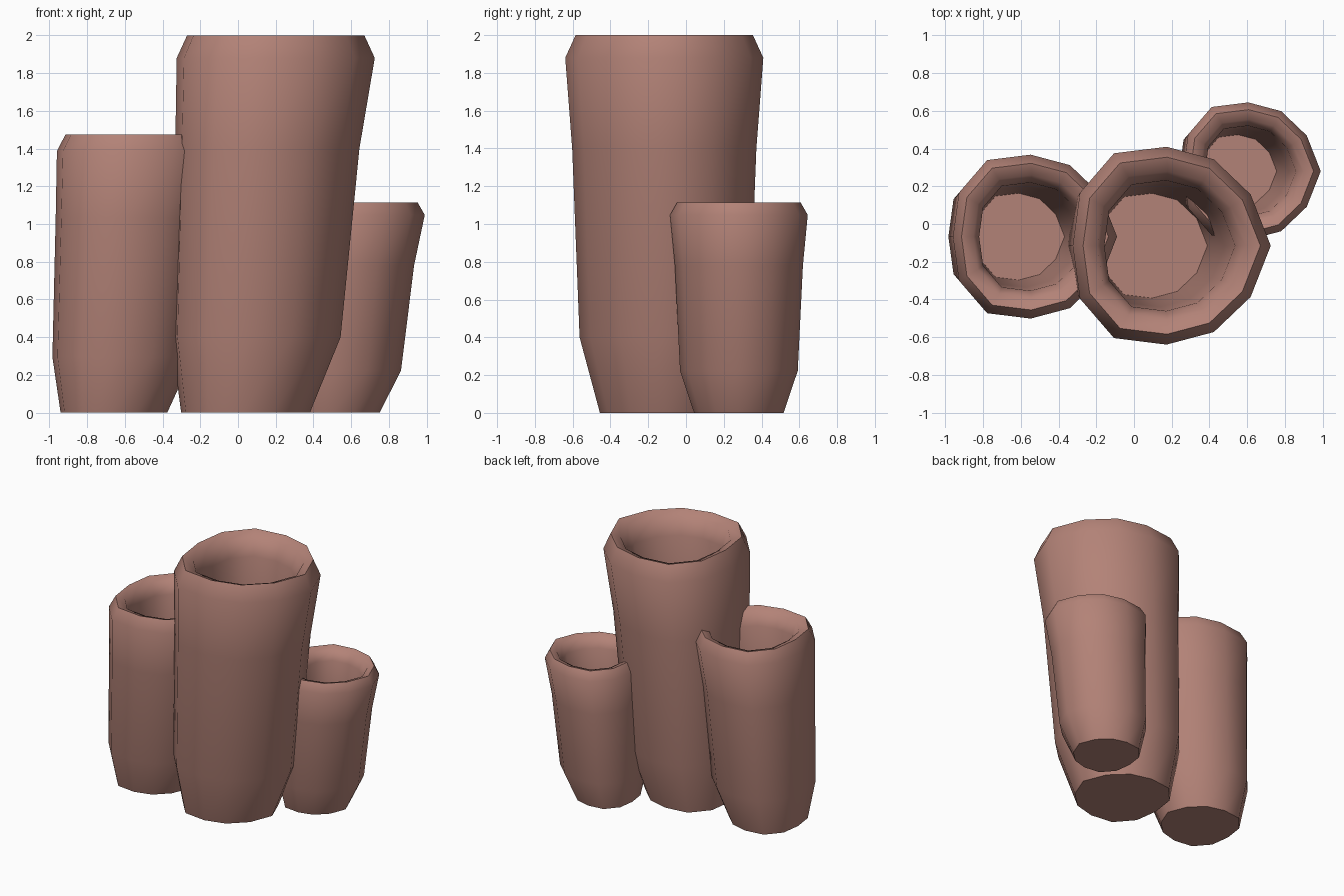
import bpy
import bmesh
from math import cos, sin, radians

cube = bpy.data.objects.get("Cube")
if cube:
    bpy.data.objects.remove(cube, do_unlink=True)

# Single clay colour
clay = bpy.data.materials.new("clay_pink")
clay.use_nodes = True
colour = (0.45, 0.225, 0.185, 1)
clay.diffuse_color = colour
clay.node_tree.nodes["Principled BSDF"].inputs["Base Color"].default_value = colour

# Half of the uneven twelve-sided section: angle, radius factor (mirrored in y)
half = [(0, 1), (33, 0.95), (64, 0.97), (93, 1), (122, 1.1), (150, 1.07), (180, 1)]
section = half + [(-a, r) for a, r in reversed(half[1:-1])]

# Profile from base, over the rim, down to the inner floor:
# height fraction, radius, sideways lean (relative to the rim radius)
profile = [
    (0.0, 0.65, -0.305), (0.2, 0.855, -0.2), (0.7, 0.93, -0.085),
    (0.94, 1.0, 0.0), (1.0, 0.895, 0.0), (0.985, 0.75, 0.0),
    (0.92, 0.66, -0.02), (0.7, 0.62, -0.085), (0.22, 0.53, -0.17),
]


def tube(name, x, y, radius, height):
    bm = bmesh.new()
    rings = []
    for z, r, lean in profile:
        rings.append([bm.verts.new((x + radius * (lean + r * f * cos(radians(a))),
                                    y + radius * r * f * sin(radians(a)),
                                    height * z)) for a, f in section])
    n = len(section)
    for low, high in zip(rings, rings[1:]):
        for i in range(n):
            j = (i + 1) % n
            bm.faces.new((low[i], low[j], high[j], high[i]))
    # Closed base and inner floor
    bm.faces.new(list(reversed(rings[0])))
    bm.faces.new(rings[-1])
    bmesh.ops.recalc_face_normals(bm, faces=bm.faces[:])
    mesh = bpy.data.meshes.new(name)
    bm.to_mesh(mesh)
    bm.free()
    mesh.materials.append(clay)
    obj = bpy.data.objects.new(name, mesh)
    bpy.context.collection.objects.link(obj)
    bpy.ops.object.select_all(action="DESELECT")
    obj.select_set(True)
    bpy.context.view_layer.objects.active = obj
    bpy.ops.object.shade_smooth_by_angle(angle=radians(62))


tube("tall_tube", 0.2, -0.115, 0.525, 2.0)
tube("middle_tube", -0.525, -0.067, 0.435, 1.475)
tube("short_tube", 0.625, 0.28, 0.365, 1.115)
